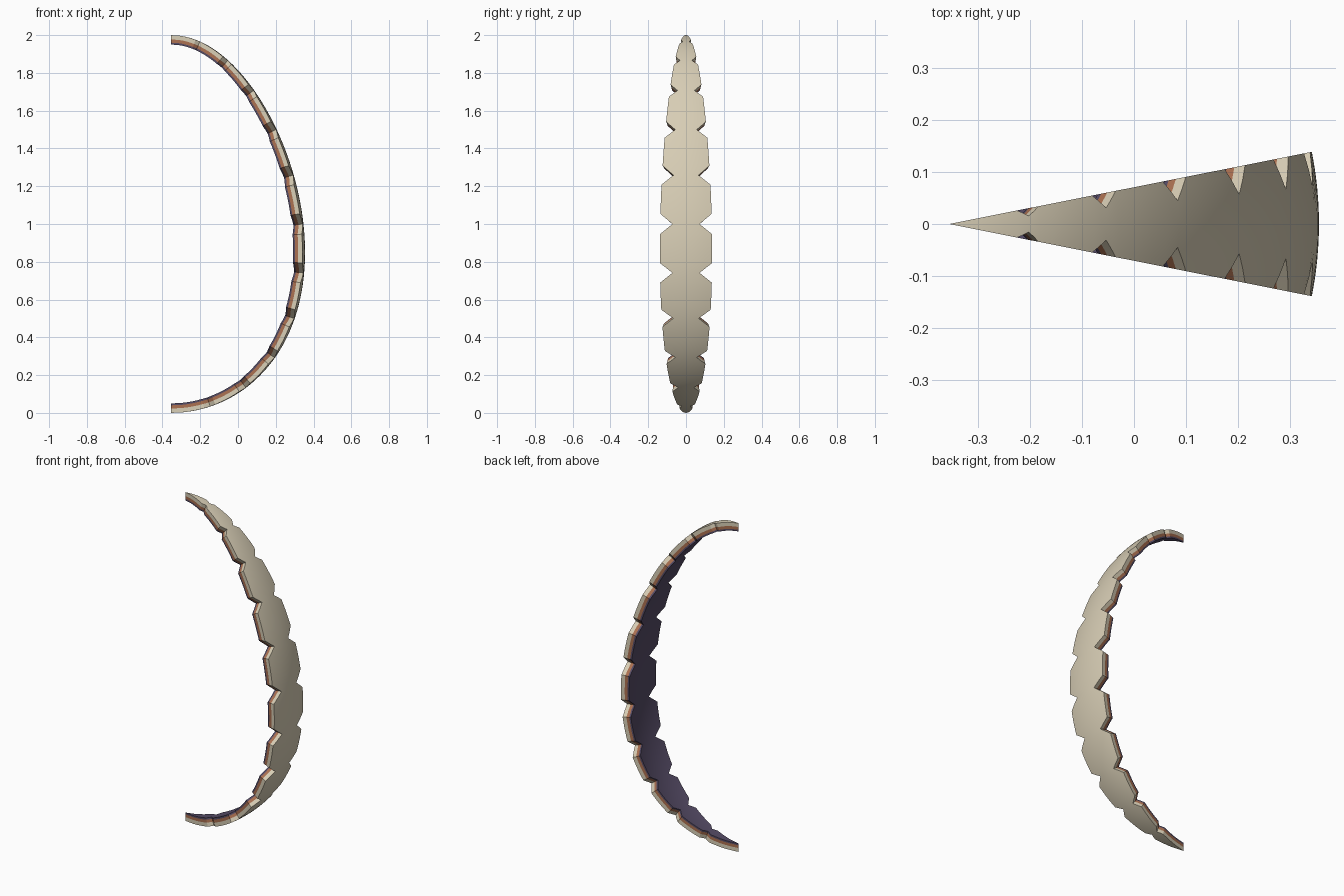
import bpy, bmesh, math
from math import sin, cos, radians

if "Cube" in bpy.data.objects:
    bpy.data.objects.remove(bpy.data.objects["Cube"])

R, K = 0.7016, 0.157          # egg radius and taper
HALF = radians(11.25)         # half the wedge angle
SHIFT = -0.355                # egg axis position on x
COLS = 12


def egg(t):
    """Radius and height of the egg outline at polar angle t."""
    return R * sin(t) * (1 - K * cos(t)), 1 + cos(t)


def layer_point(t, depth):
    """Outline point pushed inwards along its normal."""
    r, z = egg(t)
    dr, dz = R * (cos(t) - K * cos(2 * t)), -sin(t)
    n = math.hypot(dr, dz)
    return max(r + dz / n * depth, 0.0), z - dr / n * depth


# Rows run from the top pole to the bottom; notches cut in every 15 degrees
rows = [(0.0, 1.0)]
for i in range(12):
    a = 15 * i
    if i:
        w = 1.8 + 1.3 * egg(radians(a))[0] / 0.71
        rows += [(a - w, 1.0), (a - w / 2, 0.76), (a, 0.52), (a + w / 2, 0.76), (a + w, 1.0)]
    rows += [(a + d, 1.0) for d in (4.5, 6.5, 8.5, 10.5)]
rows.append((180.0, 1.0))


def material(name, rgb):
    m = bpy.data.materials.new(name)
    m.diffuse_color = (*rgb, 1)
    m.use_nodes = True
    m.node_tree.nodes["Principled BSDF"].inputs["Base Color"].default_value = m.diffuse_color
    return m


def layer(name, mat, d0, d1, cap_outer=False, cap_inner=False):
    """One layer of the wedge, with side walls and optional face caps."""
    bm = bmesh.new()

    def grid(depth):
        g = []
        for deg, f in rows:
            r, z = layer_point(radians(deg), depth)
            g.append([bm.verts.new((SHIFT + r * cos(p), r * sin(p), z))
                      for p in (HALF * f * (2 * c / COLS - 1) for c in range(COLS + 1))])
        return g

    a, b = grid(d0), grid(d1)
    for i in range(len(rows) - 1):
        for g, on, flip in ((a, cap_outer, False), (b, cap_inner, True)):
            for c in range(COLS if on else 0):
                q = [g[i][c], g[i + 1][c], g[i + 1][c + 1], g[i][c + 1]]
                bm.faces.new(q[::-1] if flip else q)
        bm.faces.new((a[i][0], b[i][0], b[i + 1][0], a[i + 1][0]))
        bm.faces.new((a[i][-1], a[i + 1][-1], b[i + 1][-1], b[i][-1]))
    bmesh.ops.remove_doubles(bm, verts=bm.verts[:], dist=1e-5)
    loose = [v for v in bm.verts if not v.link_faces]
    bmesh.ops.delete(bm, geom=loose, context='VERTS')
    me = bpy.data.meshes.new(name)
    bm.to_mesh(me)
    bm.free()
    me.materials.append(mat)
    ob = bpy.data.objects.new(name, me)
    bpy.context.collection.objects.link(ob)
    bpy.ops.object.select_all(action='DESELECT')
    ob.select_set(True)
    bpy.context.view_layer.objects.active = ob
    bpy.ops.object.shade_smooth_by_angle(angle=radians(30))


# Pale outer shell, brown core and dark purple lining
layer("outer_shell", material("cream", (0.68, 0.61, 0.46)), 0.0, 0.023, cap_outer=True)
layer("middle_core", material("rust brown", (0.40, 0.16, 0.08)), 0.023, 0.040)
layer("inner_lining", material("dark purple", (0.09, 0.07, 0.13)), 0.040, 0.050, cap_inner=True)
